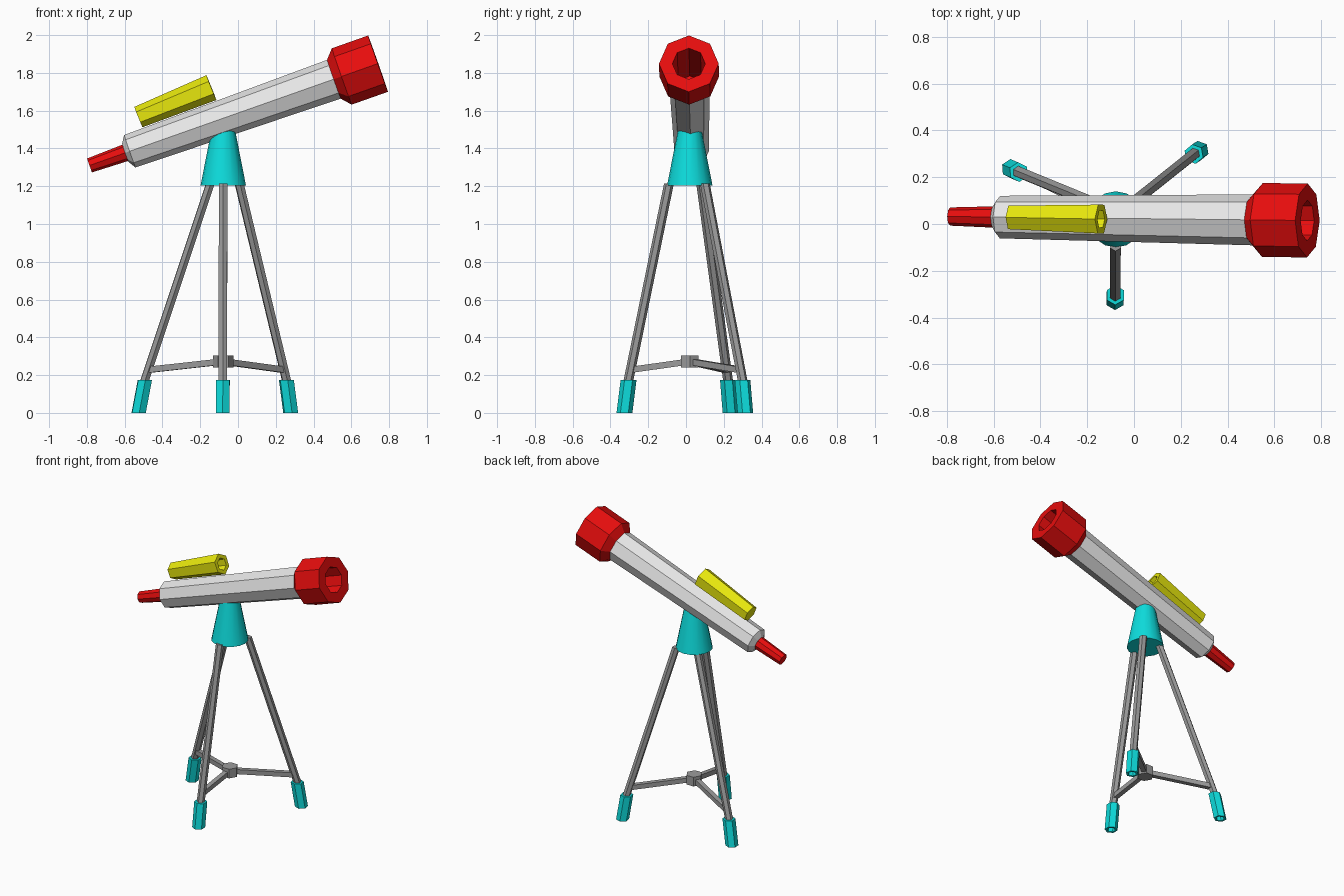
import bpy, math
from mathutils import Vector

cube = bpy.data.objects.get("Cube")
if cube:
    bpy.data.objects.remove(cube, do_unlink=True)


def material(name, rgb):
    m = bpy.data.materials.new(name)
    m.use_nodes = True
    m.diffuse_color = (*rgb, 1)
    m.node_tree.nodes["Principled BSDF"].inputs["Base Color"].default_value = (*rgb, 1)
    return m


RED = material("red", (0.8, 0.004, 0.004))
CYAN = material("cyan", (0.004, 0.72, 0.72))
YELLOW = material("yellow", (0.8, 0.8, 0.004))
WHITE = material("pale_grey", (0.8, 0.8, 0.8))
GREY = material("mid_grey", (0.33, 0.33, 0.33))


def loft(name, mat, rings, sides, d, u, turn=0.0, caps=(True, True)):
    """Skin a row of regular rings (centre, radius) that face along d."""
    d = Vector(d).normalized()
    u = Vector(u)
    u = (u - d * u.dot(d)).normalized()
    v = d.cross(u)
    verts, faces = [], []
    for centre, radius in rings:
        for i in range(sides):
            a = turn + math.tau * i / sides
            verts.append(Vector(centre) + radius * (u * math.cos(a) + v * math.sin(a)))
    for r in range(len(rings) - 1):
        for i in range(sides):
            j = (i + 1) % sides
            a, b = r * sides, (r + 1) * sides
            faces.append((a + i, a + j, b + j, b + i))
    if caps[0]:
        faces.append(tuple(reversed(range(sides))))
    if caps[1]:
        faces.append(tuple(range(len(verts) - sides, len(verts))))
    mesh = bpy.data.meshes.new(name)
    mesh.from_pydata(verts, [], faces)
    mesh.materials.append(mat)
    obj = bpy.data.objects.new(name, mesh)
    bpy.context.collection.objects.link(obj)
    return obj


def barrel(name, mat, start, end, profile, sides, caps=(True, True)):
    """Loft a profile of (distance along axis, radius) from start towards end."""
    start = Vector(start)
    d = (Vector(end) - start).normalized()
    return loft(name, mat, [(start + d * t, r) for t, r in profile],
                sides, d, (0, 0, 1), caps=caps)


# Main optical tube, eyepiece and hollow front hood share one tilted axis
BACK, FRONT = (-0.786, 0.032, 1.31), (0.742, 0.015, 1.849)
barrel("eyepiece", RED, BACK, FRONT, [(0, 0.039), (0.21, 0.046)], 8)
barrel("main_tube", WHITE, BACK, FRONT,
       [(0.2, 0.05), (0.226, 0.091), (1.385, 0.109)], 8, (True, False))
barrel("front_hood", RED, BACK, FRONT,
       [(1.371, 0.108), (1.416, 0.158), (1.62, 0.158), (1.62, 0.087), (1.18, 0.086)],
       8, (False, True))

# Finder scope with a recessed front
barrel("finder_scope", YELLOW, (-0.5275, 0.028, 1.566), (-0.141, 0.021, 1.722),
       [(0, 0.058), (0.417, 0.071), (0.417, 0.042), (0.3, 0.04)], 6)

# Tripod head
CENTRE = Vector((-0.078, 0.02, 0))
UP = Vector((0, 0, 1))
head = loft("tripod_head", CYAN, [(CENTRE + UP * 1.205, 0.12), (CENTRE + UP * 1.5, 0.062)],
            16, UP, (1, 0, 0))
bpy.ops.object.select_all(action="DESELECT")
head.select_set(True)
bpy.context.view_layer.objects.active = head
bpy.ops.object.shade_smooth_by_angle(angle=math.radians(40))

# Brace hub
loft("brace_hub", GREY, [(CENTRE + UP * 0.24, 0.054), (CENTRE + UP * 0.305, 0.054)],
     6, UP, (1, 0, 0))

# Legs: point under the head, point at the foot top, point on the ground
LEGS = {
    "front": ((-0.079, -0.09), (-0.08, -0.304), (-0.081, -0.326)),
    "left": ((0.006, 0.1), (0.256, 0.299), (0.279, 0.314)),
    "right": ((-0.146, 0.08), (-0.493, 0.222), (-0.526, 0.236)),
}
for side, (top, knee, ground) in LEGS.items():
    top, knee, ground = (Vector((*p, z)) for p, z in
                         ((top, 1.215), (knee, 0.175), (ground, 0)))
    out = Vector((knee.x - CENTRE.x, knee.y - CENTRE.y, 0))
    low = knee.lerp(ground, 0.3)
    loft(side + "_leg", GREY, [(top, 0.026), (knee, 0.026), (low, 0.026)], 6, -UP, out)
    loft(side + "_foot", CYAN, [(knee, 0.042), (ground, 0.042), (ground, 0.027),
                                (ground.lerp(knee, 0.3), 0.027)], 6, -UP, out)
    # Brace arm from the hub to the lower leg
    end = knee.lerp(top, 0.05)
    end.z = 0.228
    hub = CENTRE + UP * 0.272
    loft(side + "_brace_arm", GREY, [(hub, 0.023), (end, 0.023)], 4, end - hub, UP,
         turn=math.pi / 4)
